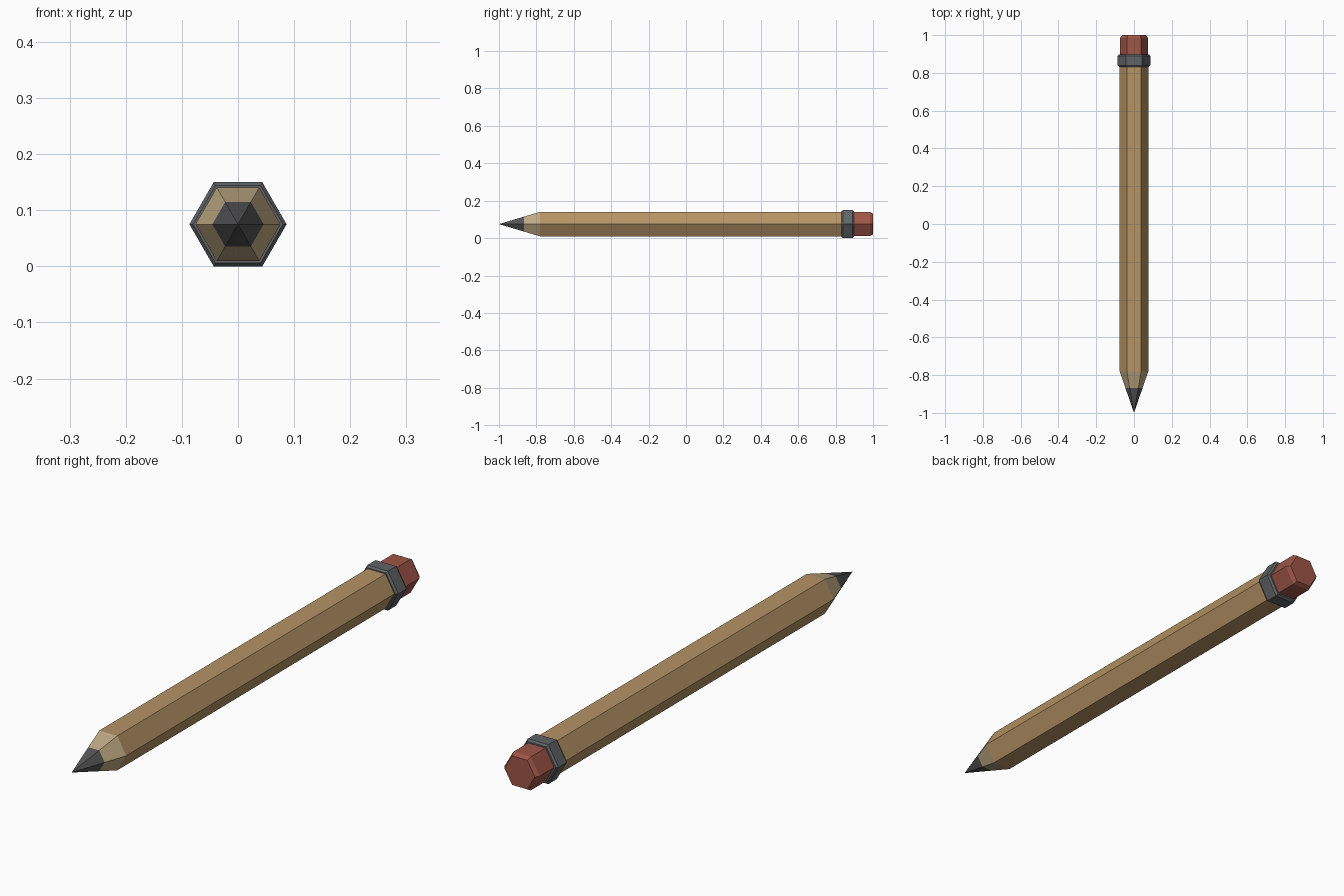
import bpy, bmesh, math

if "Cube" in bpy.data.objects:
    bpy.data.objects.remove(bpy.data.objects["Cube"])

CZ = 0.075  # height of the pencil axis


def material(name, srgb):
    m = bpy.data.materials.new(name)
    lin = [((c / 255 + 0.055) / 1.055) ** 2.4 for c in srgb]
    m.diffuse_color = (*lin, 1)
    m.use_nodes = True
    m.node_tree.nodes["Principled BSDF"].inputs["Base Color"].default_value = m.diffuse_color
    return m


def hex_part(name, profile, mats, rule=lambda y: 0):
    """Six-sided solid along y from (y, corner radius) stations."""
    bm = bmesh.new()
    rings = []
    for y, r in profile:
        n = 6 if r > 0 else 1
        rings.append([bm.verts.new((r * math.cos(i * math.pi / 3), y,
                                    CZ + r * math.sin(i * math.pi / 3))) for i in range(n)])
    for a, b in zip(rings, rings[1:]):
        for i in range(6):
            j = (i + 1) % 6
            if len(a) == 1:
                bm.faces.new((a[0], b[i], b[j]))
            else:
                bm.faces.new((a[i], b[i], b[j], a[j]))
    for ring in (rings[0], rings[-1]):
        if len(ring) == 6:
            bm.faces.new(ring)
    bmesh.ops.recalc_face_normals(bm, faces=bm.faces[:])
    for f in bm.faces:
        f.material_index = rule(f.calc_center_median().y)
    me = bpy.data.meshes.new(name)
    bm.to_mesh(me)
    bm.free()
    for m in mats:
        me.materials.append(m)
    ob = bpy.data.objects.new(name, me)
    bpy.context.collection.objects.link(ob)


paint = material("tan_paint", (182, 147, 101))
wood = material("bare_wood", (190, 169, 131))
lead = material("graphite", (84, 84, 86))
metal = material("dark_metal", (96, 99, 101))
rubber = material("red_rubber", (158, 85, 72))

# Body with sharpened end: graphite point, bare wood cone, painted shaft
R, SHARP, LEAD = 0.0757, -0.78, -0.867
hex_part("pencil_body",
         [(-1, 0), (LEAD, R * (LEAD + 1) / (SHARP + 1)), (SHARP, R), (0.86, R)],
         [paint, wood, lead],
         lambda y: 2 if y < LEAD else 1 if y < SHARP else 0)

# Metal band with bevelled rims
hex_part("metal_band",
         [(0.832, 0.080), (0.840, 0.0866), (0.889, 0.0866), (0.897, 0.080)], [metal])

# Eraser with bevelled end
hex_part("eraser", [(0.87, 0.0735), (0.985, 0.0735), (1.0, 0.064)], [rubber])
